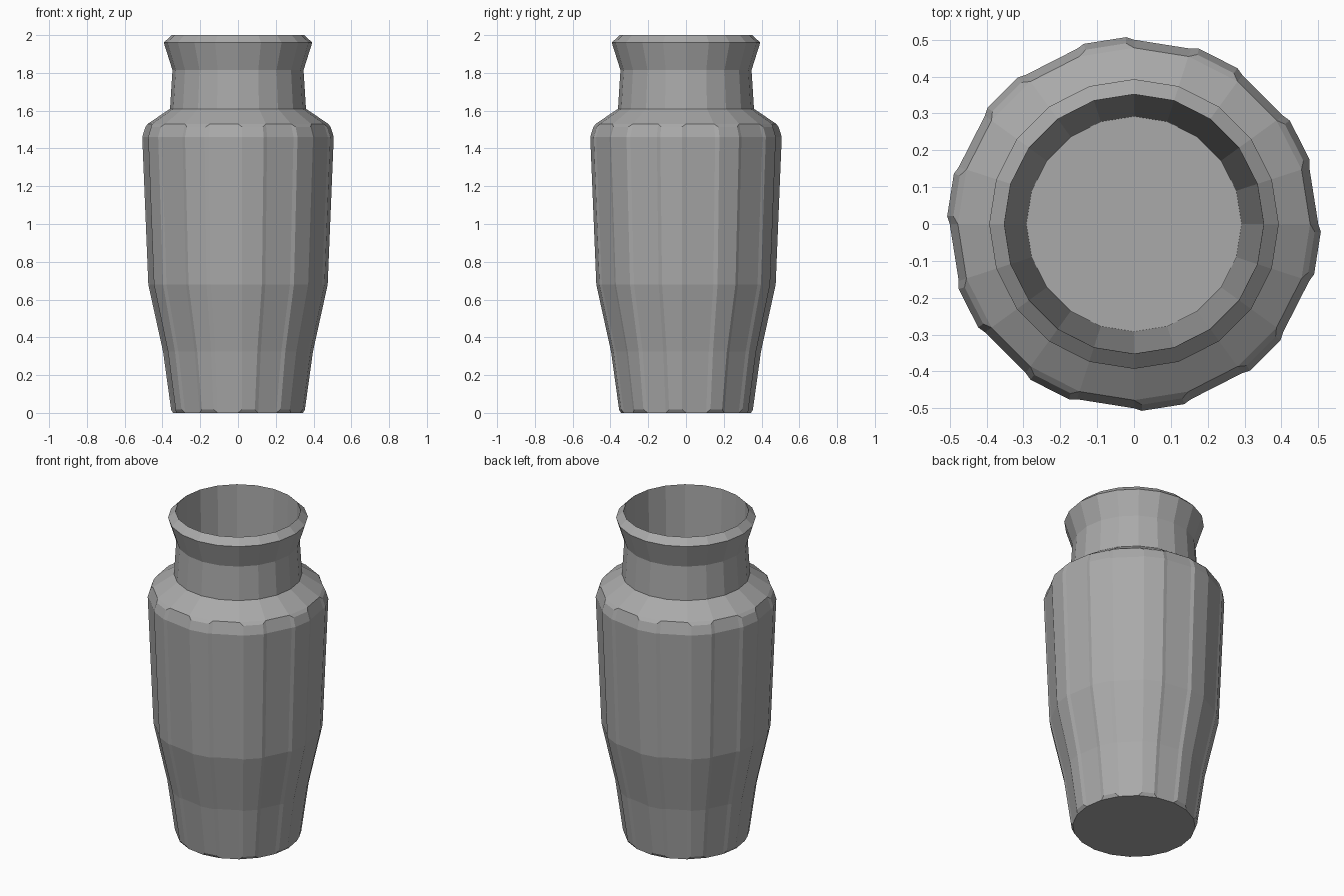
import bpy, bmesh, math

if "Cube" in bpy.data.objects:
    bpy.data.objects.remove(bpy.data.objects["Cube"])

SIDES = 20
# Outer wall from base to rim, then inner wall down to the floor (radius, height)
PROFILE = [(0.345, 0.0), (0.39, 0.325), (0.468, 0.68), (0.50, 1.46), (0.478, 1.53),
           (0.36, 1.61), (0.347, 1.815), (0.393, 1.96), (0.352, 2.0), (0.292, 0.06)]
BODY_BANDS = 4   # profile bands that carry the raised panels

mat = bpy.data.materials.new("grey clay")
mat.diffuse_color = (0.4, 0.4, 0.4, 1)
mat.use_nodes = True
mat.node_tree.nodes["Principled BSDF"].inputs["Base Color"].default_value = mat.diffuse_color

bm = bmesh.new()
rings = []
for r, z in PROFILE:
    rings.append([bm.verts.new((r * math.cos(2 * math.pi * i / SIDES),
                                r * math.sin(2 * math.pi * i / SIDES), z))
                  for i in range(SIDES)])

# Walls; every second column of the body becomes a raised panel
panels = []
for k in range(len(rings) - 1):
    for i in range(SIDES):
        j = (i + 1) % SIDES
        f = bm.faces.new((rings[k][i], rings[k][j], rings[k + 1][j], rings[k + 1][i]))
        if k < BODY_BANDS and i % 2 == 1:
            panels.append(f)

# Underside and inner floor
bm.faces.new(list(reversed(rings[0])))
bm.faces.new(rings[-1])
bm.normal_update()

# Raised panels with chamfered borders
bmesh.ops.inset_region(bm, faces=panels, thickness=0.02, depth=0.01,
                       use_boundary=True, use_even_offset=True)
bm.normal_update()

mesh = bpy.data.meshes.new("vase")
bm.to_mesh(mesh)
bm.free()
mesh.materials.append(mat)
vase = bpy.data.objects.new("vase", mesh)
bpy.context.collection.objects.link(vase)
